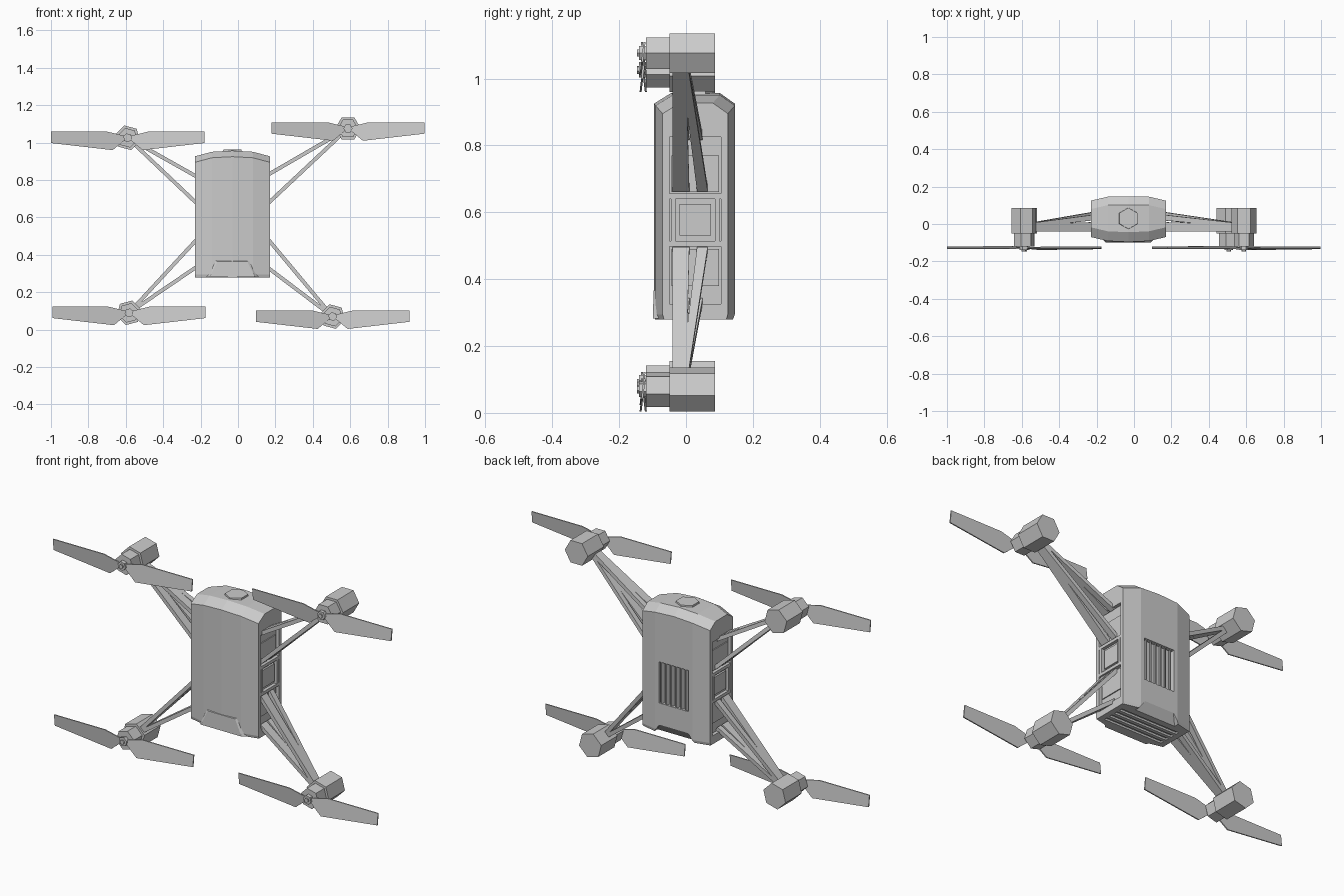
import bpy, bmesh
from math import cos, sin, radians, pi
from mathutils import Vector

if "Cube" in bpy.data.objects:
    bpy.data.objects.remove(bpy.data.objects["Cube"])

CX = -0.03  # body centre line


def finish(name, bm):
    bmesh.ops.recalc_face_normals(bm, faces=bm.faces)
    me = bpy.data.meshes.new(name)
    bm.to_mesh(me)
    bm.free()
    ob = bpy.data.objects.new(name, me)
    bpy.context.collection.objects.link(ob)
    return ob


def hull(bm, pts):
    """Add a convex solid around the points."""
    part = bmesh.new()
    vs = [part.verts.new(p) for p in pts]
    bmesh.ops.convex_hull(part, input=vs)
    bmesh.ops.dissolve_limit(part, angle_limit=0.01, verts=part.verts, edges=part.edges)
    tmp = bpy.data.meshes.new("tmp")
    part.to_mesh(tmp)
    part.free()
    bm.from_mesh(tmp)
    bpy.data.meshes.remove(tmp)


def box(bm, x0, x1, y0, y1, z0, z1):
    hull(bm, [(x, y, z) for x in (x0, x1) for y in (y0, y1) for z in (z0, z1)])


def hexagon(bm, x, z, r, y0, y1, rot):
    hull(bm, [(x + r * cos(rot + i * pi / 3), y, z + r * sin(rot + i * pi / 3))
              for i in range(6) for y in (y0, y1)])


# Body shell: faceted section lofted upward to an arched roof
cols = [-0.2, -0.11, 0, 0.11, 0.2]
front = [-0.07, -0.091, -0.096, -0.091, -0.07]
back = [0.125, 0.146, 0.146, 0.146, 0.125]
arch = [0, 0.024, 0.03, 0.024, 0]
bm = bmesh.new()
rings = []
for zf, zb, fi, bi, a in ((0.28, 0.28, 0.004, 0.004, 0), (0.295, 0.295, 0, 0, 0),
                          (0.895, 0.895, 0, 0, 1), (0.927, 0.927, 0.052, 0.045, 1)):
    f = [bm.verts.new((CX + c, y + fi, zf + h * a)) for c, y, h in zip(cols, front, arch)]
    b = [bm.verts.new((CX + c, y - bi, zb + h * a)) for c, y, h in zip(cols, back, arch)]
    rings.append((f, b))
for (f0, b0), (f1, b1) in zip(rings, rings[1:]):
    lo, hi = f0 + b0[::-1], f1 + b1[::-1]
    for i in range(10):
        j = (i + 1) % 10
        bm.faces.new((lo[i], lo[j], hi[j], hi[i]))
for f, b in (rings[0], rings[-1]):
    for i in range(4):
        bm.faces.new((f[i], f[i + 1], b[i + 1], b[i]))
body = finish("body_shell", bm)

# Cutters: side bays, rear vent, bottom slots and rear scoop
bm = bmesh.new()
for s in (-1, 1):
    x0, x1 = sorted((CX + s * 0.182, CX + s * 0.25))
    box(bm, x0, x1, -0.05, 0.105, 0.325, 0.825)
box(bm, CX - 0.088, CX + 0.088, 0.125, 0.2, 0.44, 0.66)
for i in range(4):
    y = -0.045 + i * 0.036
    box(bm, CX - 0.17, CX + 0.17, y, y + 0.018, 0.2, 0.29)
hull(bm, [(CX + s * w, y, z) for s in (-1, 1)
          for w, y, z in ((0.125, 0.108, 0.27), (0.125, 0.16, 0.27), (0.07, 0.16, 0.345))])
cutter = finish("cutter", bm)
cutter.hide_render = True
mod = body.modifiers.new("cuts", 'BOOLEAN')
mod.operation = 'DIFFERENCE'
mod.solver = 'EXACT'
mod.object = cutter
bpy.context.view_layer.objects.active = body
bpy.ops.object.modifier_apply(modifier="cuts")
bpy.data.objects.remove(cutter)

# Rear vent slats, slanted
bm = bmesh.new()
for i in range(6):
    x = CX - 0.08 + i * 0.029
    hull(bm, [(x + dx, y, z) for z in (0.44, 0.66)
              for dx, y in ((0, 0.124), (0.006, 0.124), (0.008, 0.144), (0.014, 0.144))])
finish("vent_slats", bm)

# Side bay frames: cross bars, inset plates and central socket
bm = bmesh.new()
for s in (-1, 1):
    def slab(depth, *yz):
        x0, x1 = sorted((CX + s * 0.178, CX + s * depth))
        box(bm, x0, x1, *yz)
    for z in (0.498, 0.64):
        slab(0.199, -0.05, 0.105, z, z + 0.016)
    for y in (-0.045, 0.086):
        slab(0.199, y, y + 0.014, 0.51, 0.645)
    slab(0.192, -0.02, 0.075, 0.53, 0.625)
    for z in (0.38, 0.66):
        slab(0.187, -0.043, 0.098, z, z + 0.11)
finish("side_frames", bm)

# Roof button and front lower lip
bm = bmesh.new()
hull(bm, [(CX + r * sin(i * pi / 3), 0.03 + r * cos(i * pi / 3), z)
          for i in range(6) for r, z in ((0.06, 0.94), (0.056, 0.963))])
finish("top_button", bm)
bm = bmesh.new()
hull(bm, [(CX + s * w, y, z) for s in (-1, 1) for w, y, z in
          ((0.14, -0.08, 0.282), (0.12, -0.099, 0.282), (0.09, -0.09, 0.37), (0.08, -0.097, 0.365))])
finish("front_lip", bm)

# Rotor arms: motor centre, hexagon turn, outer and inner anchor heights
rotors = {
    "upper_left": (-0.59, 1.026, 45, 0.815, 0.67),
    "upper_right": (0.588, 1.076, 0, 0.825, 0.67),
    "lower_left": (-0.583, 0.09, 15, 0.34, 0.488),
    "lower_right": (0.506, 0.07, -15, 0.335, 0.49),
}
blade = [(0.015, 0.01), (0.11, 0.033), (0.41, 0.033), (0.41, -0.028), (0.08, -0.066), (0.015, -0.012)]
for name, (mx, mz, turn, outer, inner) in rotors.items():
    side = 1 if mx > 0 else -1
    rot = radians(turn)

    # Motor pod with stepped hexagons
    bm = bmesh.new()
    hexagon(bm, mx, mz, 0.068, -0.05, 0.086, rot)
    hexagon(bm, mx, mz, 0.054, -0.12, -0.05, rot)
    finish(name + "_motor", bm)

    # Spinner
    bm = bmesh.new()
    hexagon(bm, mx, mz, 0.024, -0.14, -0.12, rot)
    hexagon(bm, mx, mz, 0.012, -0.147, -0.14, rot)
    finish(name + "_spinner", bm)

    # Two pitched blades
    bm = bmesh.new()
    for s in (-1, 1):
        hull(bm, [(mx + s * dx, -0.128 + 0.12 * s * dz + t, mz + dz)
                  for dx, dz in blade for t in (-0.003, 0.003)])
    finish(name + "_propeller", bm)

    # Split struts: a wide front leg and a narrow rear leg at each anchor
    bm = bmesh.new()
    for az, rear in ((outer, (0.02, 0.05)), (inner, (0.033, 0.065))):
        a = Vector((CX + side * 0.185, 0, az))
        b = Vector((mx, 0, mz))
        d = (b - a).normalized()
        b -= d * 0.04
        n = Vector((-d.z, 0, d.x)) * 0.01
        for at_body, at_motor in (((-0.04, 0.01), (-0.04, 0.0)), (rear, (-0.015, 0.005))):
            hull(bm, [p + n * k + Vector((0, y, 0)) for p, ys in ((a, at_body), (b, at_motor))
                      for y in ys for k in (-1, 1)])
    finish(name + "_arm", bm)
